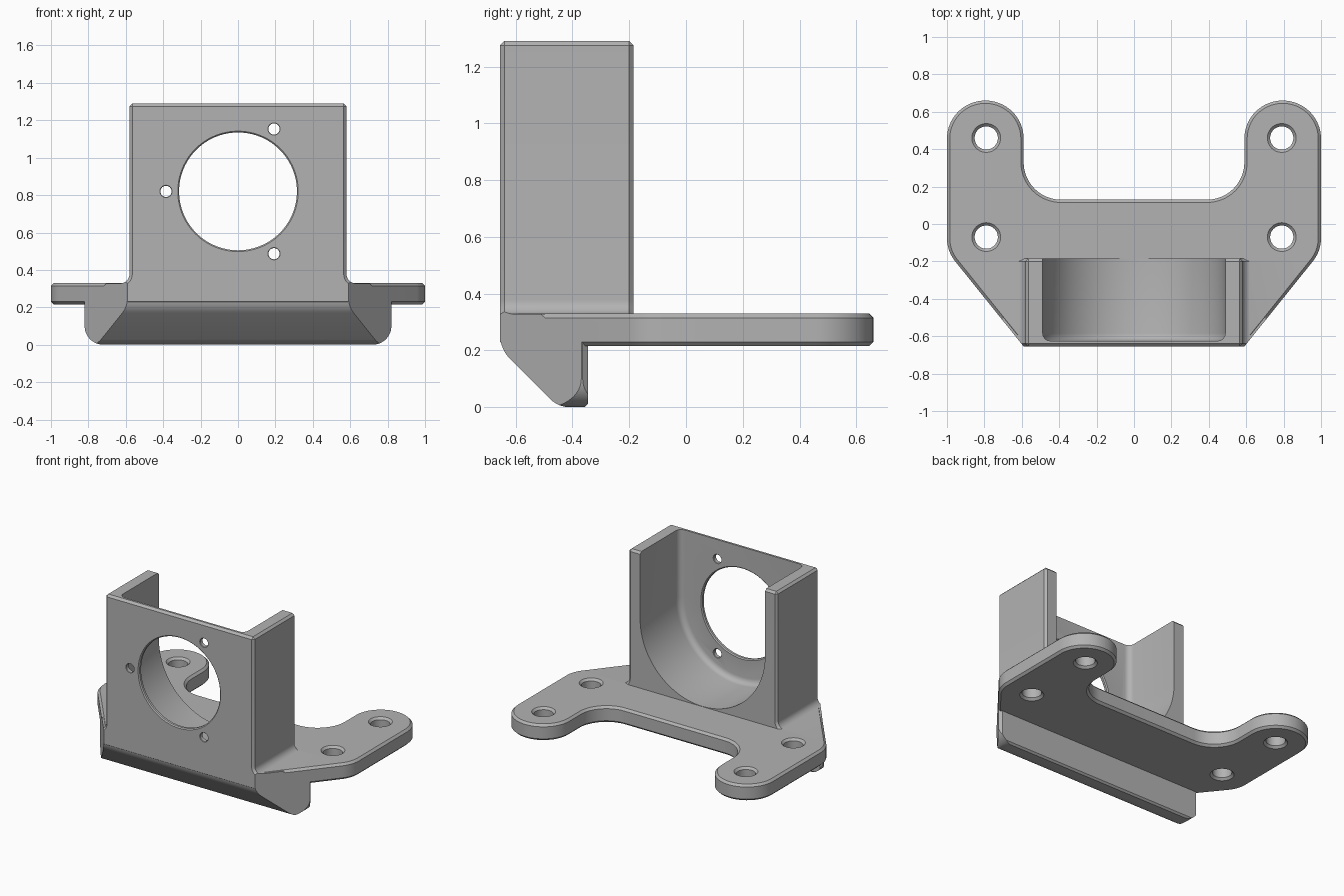
import bpy
import bmesh
from math import radians, sin, cos, pi, tan
from mathutils import Vector, Matrix

if "Cube" in bpy.data.objects:
    bpy.data.objects.remove(bpy.data.objects["Cube"])

grey = bpy.data.materials.new("bracket grey")
grey.use_nodes = True
COLOUR = (0.45, 0.45, 0.45, 1)
grey.diffuse_color = COLOUR
grey.node_tree.nodes["Principled BSDF"].inputs["Base Color"].default_value = COLOUR

FRONT, REAR = -0.655, -0.185      # housing depth
PLATE_LOW, PLATE_TOP = 0.215, 0.33
HUB = 0.82                        # height of the round opening
CHAMFER = 0.015


def rounded(corners, steps=16):
    """Polygon from (u, v, radius) corners, with each corner filleted."""
    out = []
    for i, (u, v, r) in enumerate(corners):
        p = Vector((u, v))
        if not r:
            out.append(p)
            continue
        a = (Vector(corners[i - 1][:2]) - p).normalized()
        b = (Vector(corners[(i + 1) % len(corners)][:2]) - p).normalized()
        half = a.angle(b) / 2
        centre = p + (a + b).normalized() * (r / sin(half))
        start = p + a * (r / tan(half)) - centre
        sweep = (p + b * (r / tan(half)) - centre).angle_signed(start)
        for k in range(steps + 1):
            t = sweep * k / steps
            out.append(centre + Matrix.Rotation(t, 2) @ start)
    return out


def mirrored(half):
    """Close a right-hand half outline with its mirror image."""
    return half + [(-u, v, r) for u, v, r in reversed(half)]


def finish(bm, name):
    bmesh.ops.recalc_face_normals(bm, faces=bm.faces)
    mesh = bpy.data.meshes.new(name)
    bm.to_mesh(mesh)
    bm.free()
    mesh.materials.append(grey)
    obj = bpy.data.objects.new(name, mesh)
    bpy.context.collection.objects.link(obj)
    return obj


def prism(name, outline, axis, low, high):
    place = {"x": lambda p, d: (d, p.x, p.y),
             "y": lambda p, d: (p.x, d, p.y),
             "z": lambda p, d: (p.x, p.y, d)}[axis]
    bm = bmesh.new()
    face = bm.faces.new([bm.verts.new(place(p, low)) for p in outline])
    top = bmesh.ops.extrude_face_region(bm, geom=[face])["geom"]
    move = Vector(place(Vector((0, 0)), high - low))
    bmesh.ops.translate(bm, vec=move, verts=[g for g in top if isinstance(g, bmesh.types.BMVert)])
    return finish(bm, name)


def hole_cutter(centre, axis, radius, low, high, flare, sides=48):
    """Round cutter that widens by a chamfer at both surfaces."""
    over = 0.01
    rings = [(low - over, radius + flare + over), (low + flare, radius),
             (high - flare, radius), (high + over, radius + flare + over)]
    bm = bmesh.new()
    loops = []
    for d, r in rings:
        pts = [(r * cos(2 * pi * k / sides), r * sin(2 * pi * k / sides)) for k in range(sides)]
        loops.append([bm.verts.new((centre[0] + u, d, centre[1] + v) if axis == "y"
                                   else (centre[0] + u, centre[1] + v, d)) for u, v in pts])
    for a, b in zip(loops, loops[1:]):
        for k in range(sides):
            n = (k + 1) % sides
            bm.faces.new((a[k], a[n], b[n], b[k]))
    bm.faces.new(loops[0])
    bm.faces.new(loops[-1])
    return finish(bm, "hole_cutter")


def apply(obj, mod):
    bpy.context.view_layer.objects.active = obj
    bpy.ops.object.modifier_apply(modifier=mod.name)


def bevel(obj, width, segments=1):
    mod = obj.modifiers.new("bevel", "BEVEL")
    mod.width, mod.segments = width, segments
    mod.limit_method, mod.angle_limit = "ANGLE", radians(60)
    mod.use_clamp_overlap = False
    apply(obj, mod)


def combine(obj, other, operation):
    mod = obj.modifiers.new("combine", "BOOLEAN")
    mod.operation, mod.solver, mod.object = operation, "EXACT", other
    apply(obj, mod)
    bpy.data.objects.remove(other)


def slant(x):
    """Depth of the plate's slanted front edge at x."""
    return FRONT + (x - 0.59) * 1.244


# Base plate with two rounded arms and four screw holes
plan = mirrored([(0.59, FRONT, 0), (1, slant(1), 0.2), (1, 0.66, 0.204),
                 (0.59, 0.66, 0.204), (0.59, 0.13, 0.2)])
bracket = prism("motor_bracket", rounded(plan), "z", PLATE_LOW, PLATE_TOP)
bevel(bracket, CHAMFER)
for x in (-0.79, 0.79):
    for y in (-0.07, 0.46):
        combine(bracket, hole_cutter((x, y), "z", 0.062, PLATE_LOW, PLATE_TOP, CHAMFER), "DIFFERENCE")

# Housing block with flared feet, trimmed to the slanted plate edge
foot = PLATE_TOP - 0.002
body = mirrored([(0.72, 0.25, 0), (0.72, foot, 0), (0.58, foot, 0.05), (0.58, 1.29, 0)])
housing = prism("housing", rounded(body, 8), "y", FRONT, REAR)
bevel(housing, CHAMFER)
trim = mirrored([(0.55, slant(0.55), 0), (1, slant(1), 0), (1, 0.3, 0)])
combine(housing, prism("trim", rounded(trim), "z", -0.5, 2), "INTERSECT")

# U-shaped cavity, open at the rear and top, filleted at the front wall
cavity = mirrored([(0.488, 0.332, 0.486), (0.488, 2, 0)])
pocket = prism("pocket", rounded(cavity, 32), "y", FRONT + 0.03, 0.2)
bevel(pocket, 0.04, 4)
combine(housing, pocket, "DIFFERENCE")

# Round opening and three screw holes in the front wall
combine(housing, hole_cutter((0, HUB), "y", 0.315, FRONT, FRONT + 0.03, 0.007, 96), "DIFFERENCE")
for angle in (60, 180, 300):
    spot = (0.385 * cos(radians(angle)), HUB + 0.385 * sin(radians(angle)))
    combine(housing, hole_cutter(spot, "y", 0.03, FRONT, FRONT + 0.03, 0.003, 24), "DIFFERENCE")

# Sloped lip hanging under the front edge
side = [(-0.345, 0.29, 0), (-0.345, 0.012, 0), (-0.357, 0, 0), (-0.45, 0, 0.1),
        (FRONT, 0.205, 0.12), (FRONT, 0.29, 0)]
lip = prism("lip", rounded(side, 8), "x", -0.95, 0.95)
lip_plan = mirrored([(0.55, slant(0.55), 0), (0.822, slant(0.822), 0), (0.795, -0.335, 0)])
combine(lip, prism("lip_plan", rounded(lip_plan), "z", -0.2, 0.6), "INTERSECT")
lip_front = mirrored([(0.82, 0, 0.1), (0.82, 0.5, 0)])
combine(lip, prism("lip_front", rounded(lip_front, 12), "y", -1, 0.2), "INTERSECT")

# Join into one solid
combine(bracket, lip, "UNION")
combine(bracket, housing, "UNION")

bpy.ops.object.select_all(action="DESELECT")
bracket.select_set(True)
bpy.context.view_layer.objects.active = bracket
bpy.ops.object.shade_smooth_by_angle(angle=radians(25))
